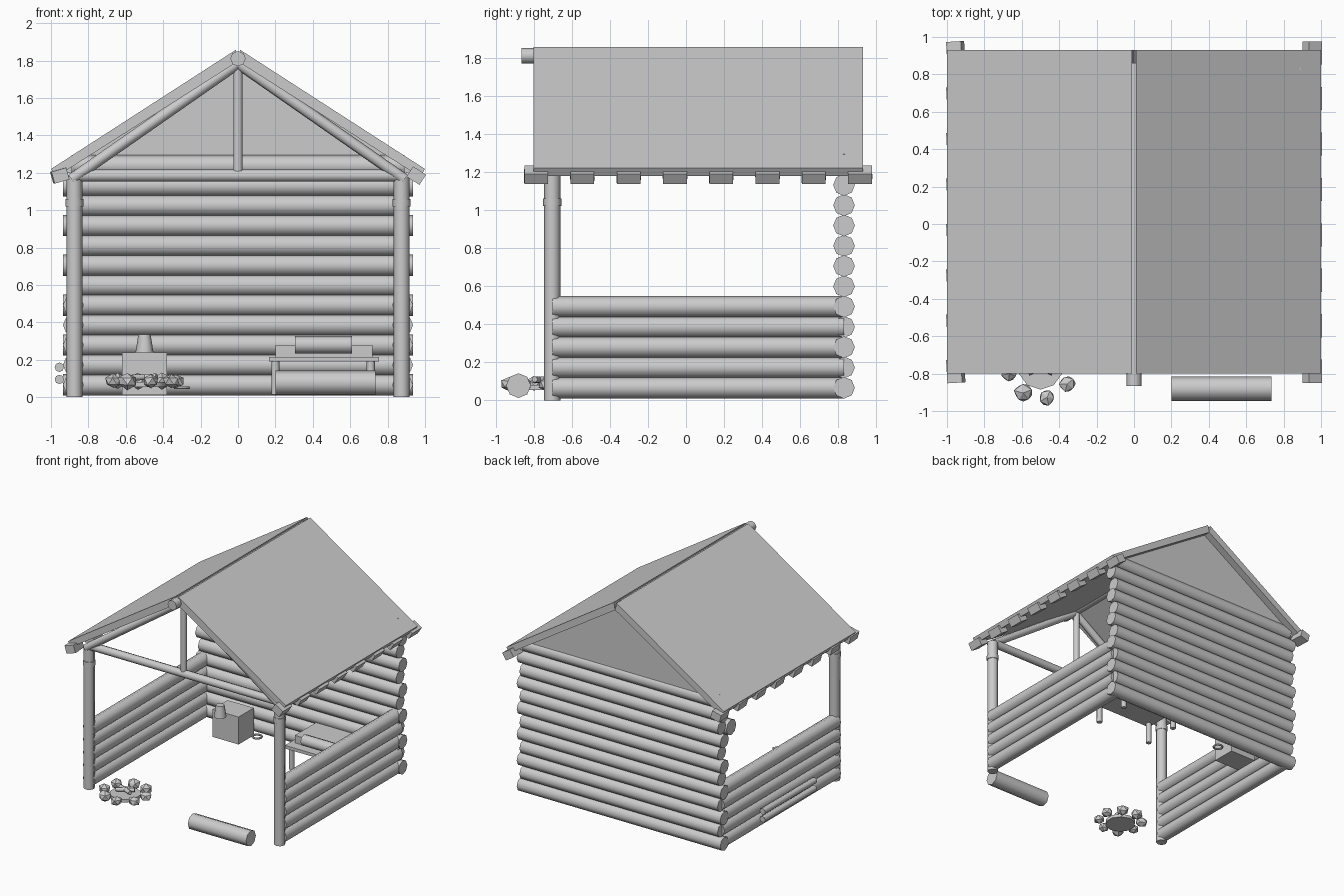
import bpy, bmesh, math, random
from mathutils import Vector, Euler

if "Cube" in bpy.data.objects:
    bpy.data.objects.remove(bpy.data.objects["Cube"])

random.seed(4)


def finish(name, bm, smooth=False):
    bmesh.ops.recalc_face_normals(bm, faces=bm.faces)
    me = bpy.data.meshes.new(name)
    bm.to_mesh(me)
    bm.free()
    ob = bpy.data.objects.new(name, me)
    bpy.context.collection.objects.link(ob)
    if smooth:
        bpy.ops.object.select_all(action='DESELECT')
        ob.select_set(True)
        bpy.context.view_layer.objects.active = ob
        bpy.ops.object.shade_smooth_by_angle(angle=math.radians(50))
    return ob


def log(name, a, b, r, r2=None, sides=8):
    """Round timber between two points."""
    a, b = Vector(a), Vector(b)
    bm = bmesh.new()
    bmesh.ops.create_cone(bm, cap_ends=True, segments=sides, radius1=r,
                          radius2=r if r2 is None else r2, depth=(b - a).length)
    ob = finish(name, bm, True)
    ob.location = (a + b) / 2
    ob.rotation_euler = (b - a).to_track_quat('Z', 'Y').to_euler()
    return ob


def box(name, lo, hi, rot=(0, 0, 0)):
    lo, hi = Vector(lo), Vector(hi)
    bm = bmesh.new()
    bmesh.ops.create_cube(bm, size=1)
    bmesh.ops.scale(bm, vec=hi - lo, verts=bm.verts)
    ob = finish(name, bm)
    ob.location = (lo + hi) / 2
    ob.rotation_euler = Euler(rot)
    return ob


def prism(name, pts, y0, y1):
    """Extrude an x-z profile along y."""
    bm = bmesh.new()
    f = bm.faces.new([bm.verts.new((x, y0, z)) for x, z in pts])
    ext = bmesh.ops.extrude_face_region(bm, geom=[f])
    bmesh.ops.translate(bm, vec=(0, y1 - y0, 0),
                        verts=[v for v in ext['geom'] if isinstance(v, bmesh.types.BMVert)])
    return finish(name, bm)


# back wall logs, alternating lengths
STEP = 0.1065
for i in range(12):
    h = 0.935 if i % 2 == 0 else 0.91
    if i == 11:
        h = 0.89
    z = 0.066 + i * STEP
    log('back_wall_log', (-h, 0.83, z), (h, 0.83, z), 0.057)

# gable panel above the back wall
prism('back_gable', [(-0.94, 1.2), (0.94, 1.2), (0, 1.8)], 0.83, 0.87)

slope = math.atan2(0.64, 0.988)
for s in (-1, 1):
    # low side walls
    for i in range(5):
        z = 0.066 + i * STEP
        log('side_wall_log', (s * 0.88, -0.70, z), (s * 0.88, 0.83, z), 0.056)
    # front post with lashing band
    log('front_post', (s * 0.875, -0.703, 0), (s * 0.875, -0.703, 1.18), 0.043)
    log('post_band', (s * 0.875, -0.703, 1.02), (s * 0.875, -0.703, 1.06), 0.048)
    # front rafter pole
    log('front_rafter', (s * 0.89, -0.72, 1.165), (0, -0.72, 1.785), 0.03)
    # roof slab
    prism('roof_slab', [(s * 0.012, 1.857), (s * 1.0, 1.22),
                        (s * 0.973, 1.178), (0, 1.795)], -0.80, 0.93)
    # rafter tails along the eaves
    for i in range(8):
        y = -0.787 + i * 0.243
        tilt = slope if s > 0 else -0.28
        box('rafter_tail', (s * 0.953 - 0.041, y - 0.062, 1.152),
            (s * 0.953 + 0.041, y + 0.062, 1.217), (0, tilt, 0 if s > 0 else 0.06))

# ridge pole, tie beam and king post
log('ridge_pole', (0, -0.865, 1.81), (0, 0.86, 1.81), 0.041)
log('tie_beam', (-0.875, -0.71, 1.185), (0.875, -0.71, 1.185), 0.033)
log('king_post', (0, -0.71, 1.19), (0, -0.71, 1.79), 0.025)

# bench bed with mattress and bedroll
box('bed_board', (0.165, 0.38, 0.19), (0.755, 0.76, 0.216))
for x in (0.2, 0.71):
    for y in (0.42, 0.72):
        log('bed_leg', (x, y, 0.015), (x, y, 0.195), 0.022)
box('mattress', (0.2, 0.46, 0.216), (0.72, 0.74, 0.278))
log('bedroll', (0.305, 0.43, 0.28), (0.61, 0.43, 0.28), 0.046)

# storage box, lantern and ring
box('storage_box', (-0.62, 0.55, 0.012), (-0.38, 0.75, 0.24))
log('lantern', (-0.5, 0.48, 0.24), (-0.5, 0.48, 0.335), 0.048, 0.033)
bpy.ops.mesh.primitive_torus_add(location=(-0.3, 0.68, 0.05), major_radius=0.036,
                                 minor_radius=0.008, major_segments=12, minor_segments=6)
bpy.context.object.name = 'rope_ring'

# fire pit: ash disc, ring of stones, small firewood
PX, PY = -0.5, -0.765
log('ash_bed', (PX, PY, 0.055), (PX, PY, 0.08), 0.12, sides=10)
for i in range(8):
    a = math.radians(i * 45 - 33)
    bm = bmesh.new()
    bmesh.ops.create_icosphere(bm, subdivisions=1, radius=random.uniform(0.045, 0.055))
    for v in bm.verts:
        v.co *= random.uniform(0.88, 1.1)
    ob = finish('fire_stone', bm)
    ob.location = (PX + 0.17 * math.cos(a), PY + 0.165 * math.sin(a), 0.085)
    ob.scale.z = 0.85
    ob.rotation_euler.z = a
for d in (-0.03, 0.03):
    log('firewood', (PX - 0.065, PY + d, 0.105), (PX + 0.065, PY - d, 0.11), 0.016)

# seat log in front
log('seat_log', (0.2, -0.88, 0.077), (0.735, -0.88, 0.077), 0.065)

# spare poles leaning on the left wall
for z in (0.095, 0.16):
    log('spare_pole', (-0.955, -0.32, z), (-0.955, 0.36, z), 0.025)
